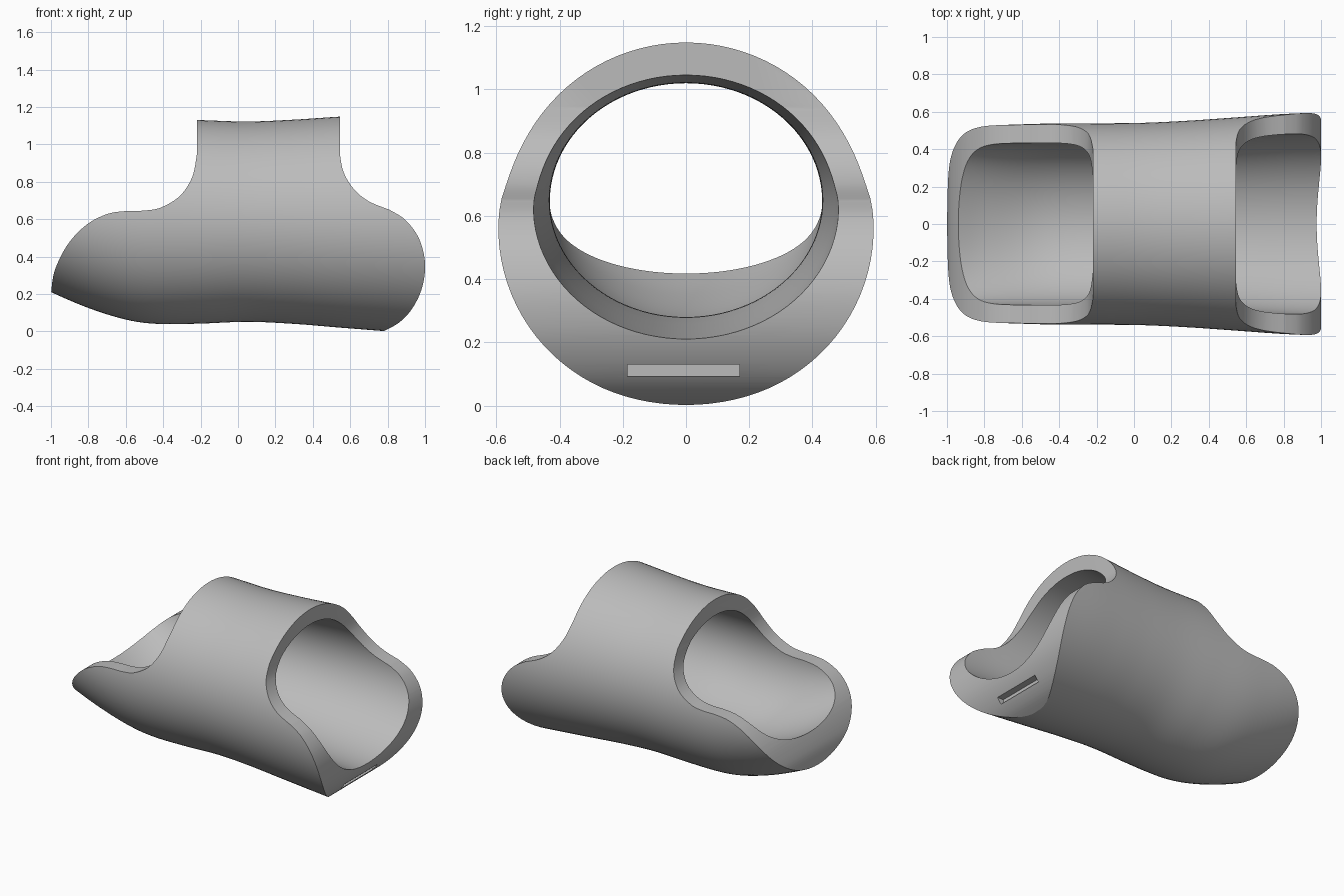
import bpy, bmesh
from math import sin, cos, tau, radians

cube = bpy.data.objects.get("Cube")
if cube:
    bpy.data.objects.remove(cube, do_unlink=True)

grey = bpy.data.materials.new("plain grey")
grey.use_nodes = True
grey.diffuse_color = (0.5, 0.5, 0.5, 1)
grey.node_tree.nodes["Principled BSDF"].inputs["Base Color"].default_value = (0.5, 0.5, 0.5, 1)


def hermite(a, b, ma, mb, t):
    return ((2*t**3 - 3*t*t + 1)*a + (t**3 - 2*t*t + t)*ma
            + (3*t*t - 2*t**3)*b + (t**3 - t*t)*mb)


def section_at(table, x):
    """Smoothly interpolate (x, bottom, top, half width) rows."""
    n = len(table)
    i = max(k for k in range(n - 1) if table[k][0] <= x + 1e-9)
    p, q = table[i], table[i + 1]
    h = q[0] - p[0]
    t = (x - p[0]) / h

    def slope(k, c):
        a, b = table[max(k - 1, 0)], table[min(k + 1, n - 1)]
        return (b[c] - a[c]) / (b[0] - a[0])
    return [hermite(p[c], q[c], slope(i, c)*h, slope(i + 1, c)*h, t) for c in (1, 2, 3)]


def smooth_path(pts, steps=8):
    """Catmull-Rom curve through the points."""
    out = []
    n = len(pts)
    for i in range(n - 1):
        a, b, c, d = pts[max(i - 1, 0)], pts[i], pts[i + 1], pts[min(i + 2, n - 1)]
        for s in range(steps):
            out.append(tuple(hermite(b[k], c[k], (c[k] - a[k])/2, (d[k] - b[k])/2, s/steps)
                             for k in (0, 1)))
    return out + [pts[-1]]


def make_object(name, bm):
    bmesh.ops.recalc_face_normals(bm, faces=bm.faces)
    mesh = bpy.data.meshes.new(name)
    bm.to_mesh(mesh)
    bm.free()
    mesh.materials.append(grey)
    ob = bpy.data.objects.new(name, mesh)
    bpy.context.collection.objects.link(ob)
    return ob


# Thick tube: outer and inner walls lofted along x
outer = [(-1.1, .26, 1.1, .49), (-1, .21, 1.1, .51), (-.8, .125, 1.12, .525),
         (-.6, .063, 1.13, .533), (-.45, .041, 1.135, .537), (-.22, .041, 1.13, .538),
         (.05, .051, 1.122, .541), (.3, .04, 1.132, .553), (.545, .02, 1.148, .57),
         (.8, 0, 1.16, .588), (1.1, -.025, 1.17, .6)]
inner = [(-1.1, .5, .86, .41), (-.945, .42, .9, .427), (-.8, .355, .95, .43),
         (-.6, .29, 1, .433), (-.45, .267, 1.02, .434), (-.22, .268, 1.02, .431),
         (.05, .28, 1.02, .432), (.3, .267, 1.03, .445), (.545, .247, 1.045, .462),
         (.8, .225, 1.06, .48), (1.1, .2, 1.07, .49)]
SEGS, STEPS = 96, 66


def ring(bm, table, x):
    low, high, wide = section_at(table, x)
    return [bm.verts.new((x, wide*cos(tau*k/SEGS), (low + high)/2 + (high - low)/2*sin(tau*k/SEGS)))
            for k in range(SEGS)]


def bridge(bm, a, b):
    for k in range(SEGS):
        j = (k + 1) % SEGS
        bm.faces.new((a[k], a[j], b[j], b[k]))


bm = bmesh.new()
xs = [-1.1 + 2.2*i/STEPS for i in range(STEPS + 1)]
walls = [[ring(bm, table, x) for x in xs] for table in (outer, inner)]
for rings in walls:
    for a, b in zip(rings, rings[1:]):
        bridge(bm, a, b)
for end in (0, -1):
    bridge(bm, walls[0][end], walls[1][end])
shell = make_object("open_shell", bm)

# Side profile that trims both ends
left = smooth_path([(-1, .2), (-.98, .325), (-.91, .465), (-.81, .57), (-.7, .627), (-.6, .643),
                    (-.5, .646), (-.41, .663), (-.31, .725), (-.245, .825), (-.22, .945)])
right = smooth_path([(.545, .945), (.565, .85), (.62, .76), (.7, .695), (.81, .65)])
heel = smooth_path([(.81, .65), (.89, .6), (.955, .52), (.99, .43), (1, .33),
                    (.98, .22), (.93, .12), (.865, .05), (.78, .002), (.66, -.05)])
profile = [(-1, -.2)] + left + [(-.22, 1.4), (.545, 1.4)] + right + heel[1:] + [(.66, -.2)]
bm = bmesh.new()
face = bm.faces.new([bm.verts.new((x, -.8, z)) for x, z in profile])
side = bmesh.ops.extrude_face_region(bm, geom=[face])["geom"]
bmesh.ops.translate(bm, vec=(0, 1.6, 0), verts=[v for v in side if isinstance(v, bmesh.types.BMVert)])
trim = make_object("trim_cutter", bm)

# Shallow slot in the rear lower edge
bm = bmesh.new()
bmesh.ops.create_cube(bm, size=1)
bmesh.ops.scale(bm, vec=(.2, .355, .038), verts=bm.verts)
bmesh.ops.translate(bm, vec=(.99, -.008, .11), verts=bm.verts)
slot = make_object("slot_cutter", bm)

bpy.context.view_layer.objects.active = shell
for cutter, op in ((trim, 'INTERSECT'), (slot, 'DIFFERENCE')):
    cutter.hide_render = True
    mod = shell.modifiers.new(cutter.name, 'BOOLEAN')
    mod.operation, mod.object, mod.solver = op, cutter, 'EXACT'
    bpy.ops.object.modifier_apply(modifier=mod.name)
    bpy.data.objects.remove(cutter, do_unlink=True)

# Smooth shading with crisp rims
bpy.ops.object.select_all(action='DESELECT')
shell.select_set(True)
bpy.ops.object.shade_smooth_by_angle(angle=radians(30))
